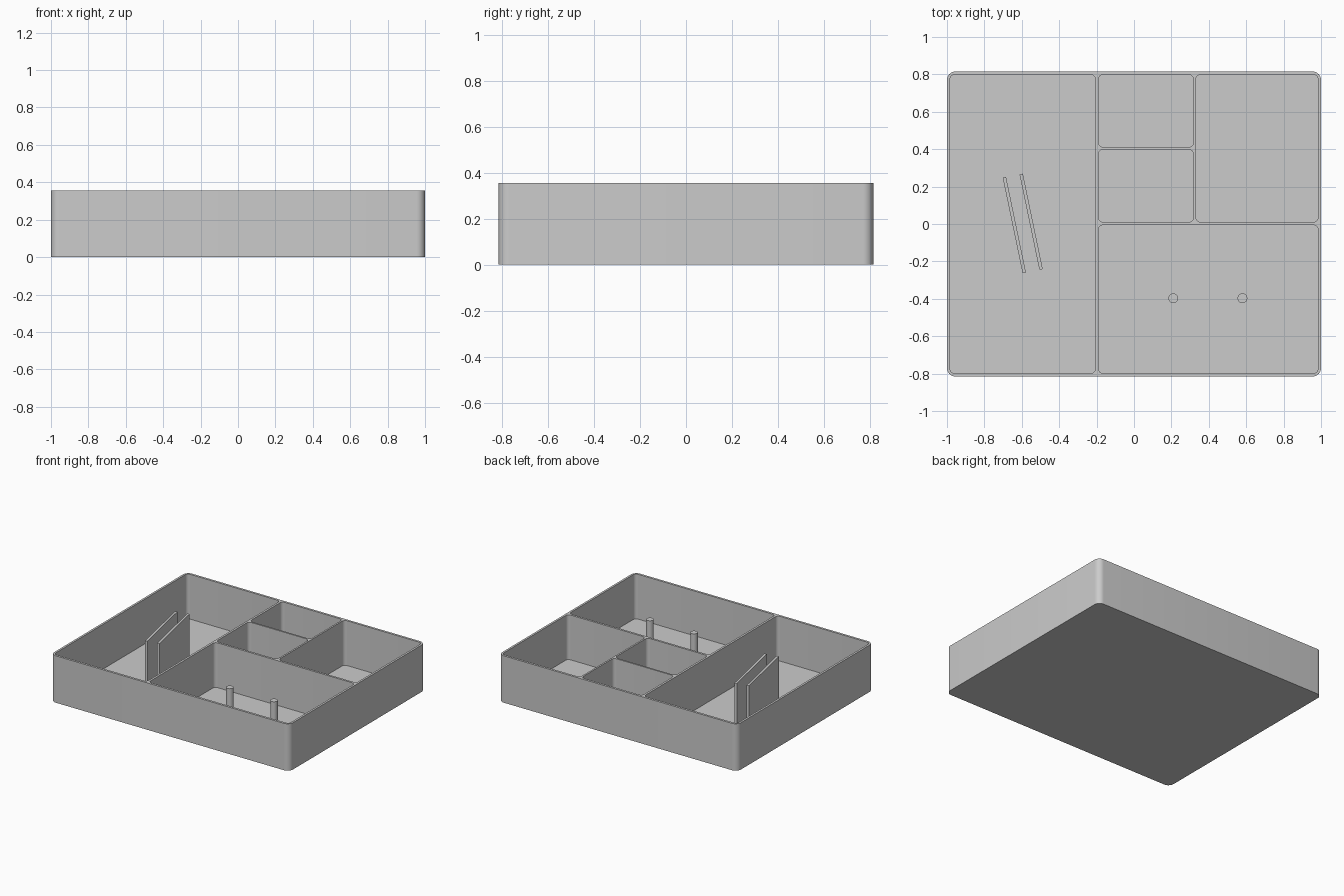
import bpy, bmesh, math
from mathutils import Vector

if "Cube" in bpy.data.objects:
    bpy.data.objects.remove(bpy.data.objects["Cube"])

HEIGHT, FLOOR = 0.355, 0.016

grey = bpy.data.materials.new("light grey plastic")
grey.diffuse_color = (0.6, 0.6, 0.6, 1)
grey.use_nodes = True
grey.node_tree.nodes["Principled BSDF"].inputs["Base Color"].default_value = grey.diffuse_color


def prism(name, points, z0, z1):
    """Closed prism from a counter-clockwise outline."""
    bm = bmesh.new()
    face = bm.faces.new([bm.verts.new((x, y, z0)) for x, y in points])
    top = bmesh.ops.extrude_face_region(bm, geom=[face])["geom"]
    verts = [v for v in top if isinstance(v, bmesh.types.BMVert)]
    bmesh.ops.translate(bm, verts=verts, vec=(0, 0, z1 - z0))
    bmesh.ops.recalc_face_normals(bm, faces=bm.faces)
    mesh = bpy.data.meshes.new(name)
    bm.to_mesh(mesh)
    bm.free()
    mesh.materials.append(grey)
    obj = bpy.data.objects.new(name, mesh)
    bpy.context.collection.objects.link(obj)
    return obj


def rounded_rect(x0, x1, y0, y1, r, steps=8):
    corners = [(x1 - r, y1 - r), (x0 + r, y1 - r), (x0 + r, y0 + r), (x1 - r, y0 + r)]
    pts = []
    for i, (cx, cy) in enumerate(corners):
        for k in range(steps + 1):
            a = math.pi / 2 * (i + k / steps)
            pts.append((cx + r * math.cos(a), cy + r * math.sin(a)))
    return pts


def smooth(obj):
    bpy.ops.object.select_all(action='DESELECT')
    obj.select_set(True)
    bpy.context.view_layer.objects.active = obj
    bpy.ops.object.shade_smooth_by_angle(angle=math.radians(30))


# Tray body with rounded outer corners
tray = prism("tray", rounded_rect(-1, 1, -0.815, 0.815, 0.045), 0, HEIGHT)

# Compartments cut from the body: x0, x1, y0, y1
compartments = [
    (-0.984, -0.206, -0.798, 0.798),   # long left
    (-0.190, 0.984, -0.798, -0.006),   # wide front
    (-0.190, 0.318, 0.010, 0.398),     # small middle
    (-0.190, 0.318, 0.411, 0.798),     # small back
    (0.331, 0.984, 0.010, 0.798),      # back right
]
bpy.context.view_layer.objects.active = tray
for box in compartments:
    cutter = prism("compartment_cutter", rounded_rect(*box, 0.025), FLOOR, HEIGHT + 0.1)
    cutter.hide_render = True
    mod = tray.modifiers.new("compartment", 'BOOLEAN')
    mod.operation = 'DIFFERENCE'
    mod.solver = 'EXACT'
    mod.object = cutter
    bpy.ops.object.modifier_apply(modifier=mod.name)
    bpy.data.objects.remove(cutter)
smooth(tray)

# Two slanted upright plates in the left compartment
for side, a, b in (("left", (-0.693, 0.25), (-0.587, -0.26)),
                   ("right", (-0.603, 0.267), (-0.497, -0.243))):
    a, b = Vector(a), Vector(b)
    d = (b - a).normalized()
    n = Vector((-d.y, d.x)) * 0.009
    prism(side + "_plate", [a - n, b - n, b + n, a + n], FLOOR - 0.005, HEIGHT)

# Two round posts in the front compartment
for side, x in (("left", 0.21), ("right", 0.58)):
    ring = [(x + 0.026 * math.cos(2 * math.pi * k / 32),
             -0.397 + 0.026 * math.sin(2 * math.pi * k / 32)) for k in range(32)]
    smooth(prism(side + "_post", ring, FLOOR - 0.005, 0.27))
